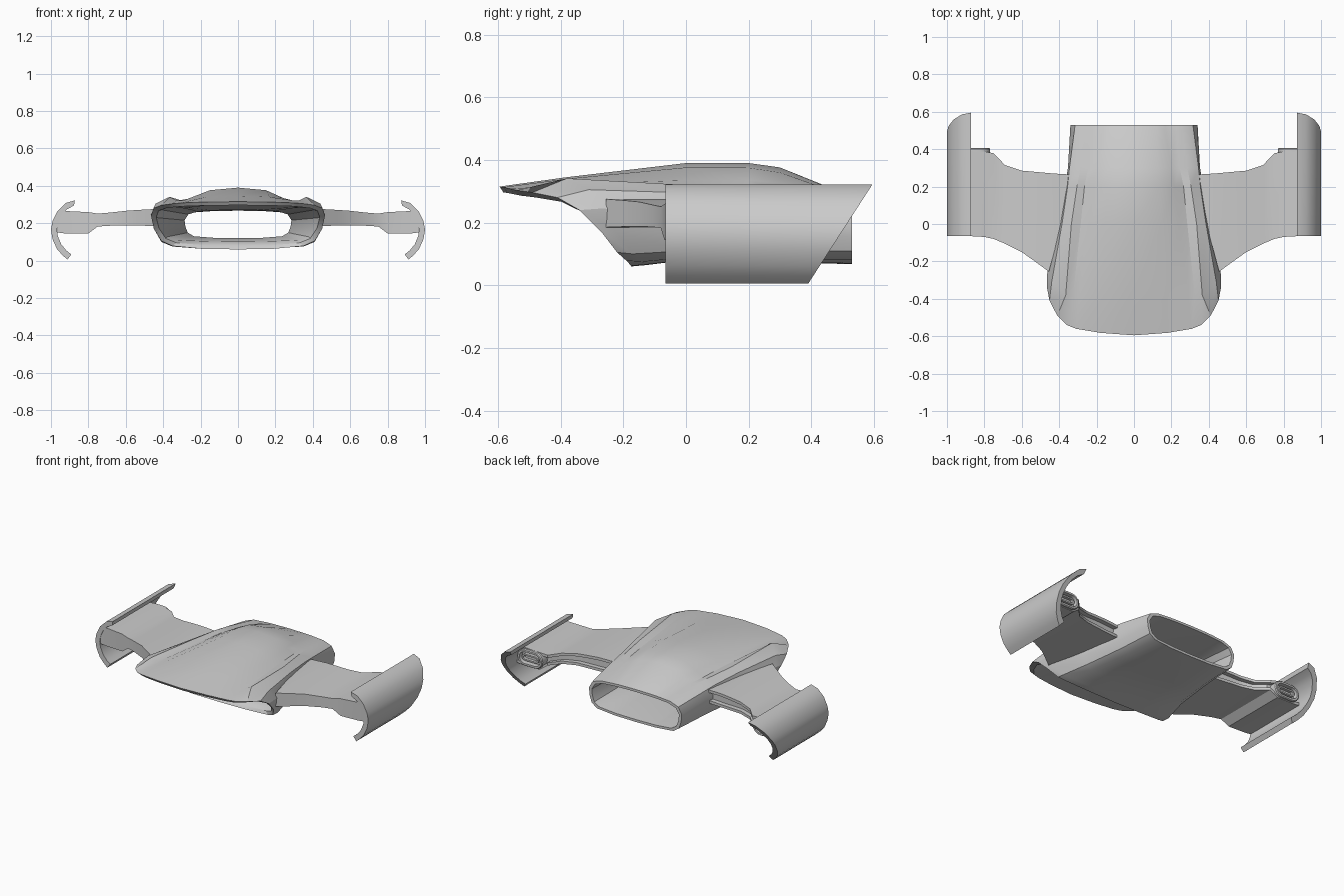
import bpy, bmesh, math


def loft(name, rings, loop=False, mirror=False, angle=30):
    """Skin closed rings of points; loop joins last ring to first, else cap the ends."""
    bm = bmesh.new()
    vs = [[bm.verts.new(p) for p in r] for r in rings]
    n = len(vs[0])
    for a in range(len(vs) if loop else len(vs) - 1):
        r, s = vs[a], vs[(a + 1) % len(vs)]
        for i in range(n):
            j = (i + 1) % n
            bm.faces.new((r[i], r[j], s[j], s[i]))
    if not loop:
        bm.faces.new(vs[0])
        bm.faces.new(vs[-1])
    bmesh.ops.recalc_face_normals(bm, faces=bm.faces)
    me = bpy.data.meshes.new(name)
    bm.to_mesh(me)
    bm.free()
    ob = bpy.data.objects.new(name, me)
    bpy.context.collection.objects.link(ob)
    if mirror:
        ob.modifiers.new("mirror", 'MIRROR').use_mirror_merge = False
    bpy.ops.object.select_all(action='DESELECT')
    bpy.context.view_layer.objects.active = ob
    ob.select_set(True)
    bpy.ops.object.shade_smooth_by_angle(angle=math.radians(angle))
    return ob


def full(half):
    """Mirror a half ring that runs from top centre to bottom centre."""
    return half + [(-x, y, z) for x, y, z in half[-2:0:-1]]


def at(y, xz):
    return [(x, y, z) for x, z in xz]


# Hollow body: slanted intake lip, domed roof with shoulder humps, rear outlet
lip = [(0, -.595, .315), (.18, -.582, .313), (.31, -.56, .308), (.36, -.54, .303),
       (.41, -.49, .296), (.452, -.41, .28), (.465, -.34, .24), (.45, -.27, .17),
       (.41, -.22, .105), (.35, -.19, .078), (.18, -.175, .062), (0, -.175, .06)]
front = [(0, -.38, .345), (.17, -.38, .34), (.29, -.38, .322), (.325, -.38, .32),
         (.365, -.38, .341), (.44, -.31, .305), (.465, -.27, .245), (.45, -.22, .17),
         (.41, -.17, .1), (.35, -.14, .075), (.17, -.13, .066), (0, -.13, .064)]
middle = at(0, [(0, .39), (.15, .376), (.24, .335), (.285, .315), (.335, .32), (.385, .295),
                (.408, .23), (.395, .16), (.37, .11), (.33, .088), (.16, .08), (0, .08)])
crown = at(.2, [(0, .39), (.14, .375), (.215, .335), (.265, .307), (.305, .315), (.355, .283),
                (.37, .225), (.365, .16), (.345, .11), (.305, .085), (.15, .077), (0, .076)])
tail = at(.3, [(0, .376), (.13, .36), (.2, .326), (.245, .302), (.285, .308), (.345, .275),
               (.353, .22), (.35, .16), (.335, .11), (.295, .083), (.15, .072), (0, .071)])
rear = at(.53, [(0, .283), (.12, .281), (.165, .279), (.225, .274), (.255, .272), (.315, .25),
                (.34, .205), (.335, .155), (.32, .11), (.28, .082), (.15, .07), (0, .068)])

# Inner duct, narrowing to a throat in the middle
rear_in = [(x * .94, y, .175 + (z - .175) * .85) for x, y, z in rear]
throat = [(x * .84, .12, .12 + (z - .068) * .7) for x, y, z in rear]
lip_in = [(x * .94, y + .012, .19 + (z - .19) * .85) for x, y, z in lip]
duct = [(x * .92, y, .19 + (z - .19) * .7) for x, y, z in front]
loft("body_shell", [full(r) for r in (lip, front, middle, crown, tail, rear,
                                      rear_in, throat, duct, lip_in)], loop=True)

# Side wings with a recessed rear edge: x, front y, rear y, bottom z, top z
stations = [(.345, .08, .265, .185, .272), (.40, -.05, .268, .185, .274),
            (.455, -.255, .272, .185, .275), (.53, -.2, .279, .187, .271),
            (.60, -.15, .285, .188, .266), (.69, -.105, .315, .186, .256),
            (.75, -.08, .378, .182, .251), (.80, -.069, .388, .145, .259),
            (.925, -.062, .39, .145, .265), (.966, -.062, .39, .15, .225)]


def wing_ring(x, f, r, b, t):
    lipz, deep = .018, .03
    return [(x, f, b), (x, f, t), (x, r, t), (x, r, t - lipz), (x, r - deep, t - lipz),
            (x, r - deep, b + lipz), (x, r, b + lipz), (x, r, b)]


loft("side_wing", [wing_ring(*s) for s in stations], mirror=True)

# Curved end plates with a slanted rear cut
outer = [(.872, .322), (.92, .308), (.965, .265), (.992, .21), (1, .165),
         (.992, .115), (.968, .062), (.94, .03), (.912, .005)]
inner = [(.891, .033), (.918, .054), (.945, .087), (.963, .13), (.968, .165),
         (.962, .2), (.942, .245), (.915, .274), (.877, .294)]
plate = outer + inner
loft("end_plate", [[(x, -.065, z) for x, z in plate],
                   [(x, .39 + (z - .005) * .647, z) for x, z in plate]], mirror=True)


# Capsule-shaped nozzles at the wing tips
def capsule(r, y, cx=.862, cz=.205, half=.038, seg=8):
    pts = []
    for side in (1, -1):
        for i in range(seg + 1):
            a = -math.pi / 2 + math.pi * i / seg
            pts.append((cx + side * (half + r * math.cos(a)), y, cz + side * r * math.sin(a)))
    return pts


loft("nozzle", [capsule(r, y) for r, y in ((.055, .34), (.055, .4), (.05, .406), (.038, .406),
                                           (.036, .375), (.022, .375), (.022, .4),
                                           (.012, .4), (.012, .38))], mirror=True)
